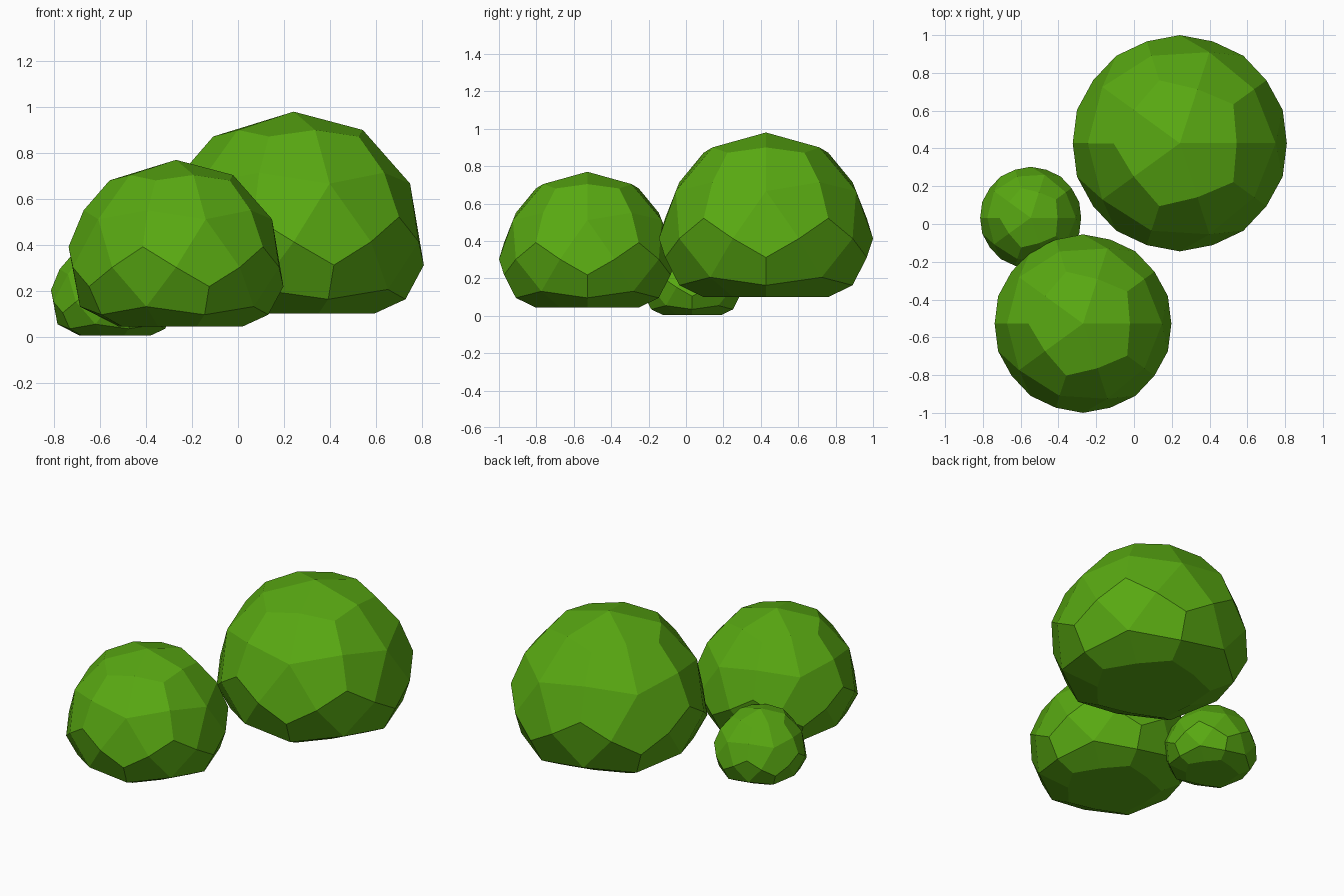
import bpy, bmesh

if "Cube" in bpy.data.objects:
    bpy.data.objects.remove(bpy.data.objects["Cube"])

leaf = bpy.data.materials.new("leaf_green")
leaf.diffuse_color = (0.1, 0.4, 0.006, 1)
leaf.use_nodes = True
leaf.node_tree.nodes["Principled BSDF"].inputs["Base Color"].default_value = leaf.diffuse_color

# Underside profile: (height on the ball, flattened height)
UNDER = [(0, 0), (-0.19, -0.178), (-0.4425, -0.362), (-0.5257, -0.437), (-0.8, -0.547), (-2, -0.547)]


def flatten(z):
    if z >= 0:
        return z
    for (a, fa), (b, fb) in zip(UNDER, UNDER[1:]):
        if z >= b:
            return fa + (fb - fa) * (z - a) / (b - a)


def bush(name, centre, radius):
    # Icosahedron with every triangle split into three kites
    ico = bmesh.new()
    bmesh.ops.create_icosphere(ico, subdivisions=1, radius=1)
    bm = bmesh.new()
    cache = {}

    def point(co, r):
        p = co.normalized() * r
        key = tuple(int(round(c * 1000)) for c in p)
        if key not in cache:
            p.z = flatten(p.z)
            cache[key] = bm.verts.new(p * radius)
        return cache[key]

    for f in ico.faces:
        vs = [v.co for v in f.verts]
        mid = point((vs[0] + vs[1] + vs[2]) / 3, 1.008)
        for i in range(3):
            a, b, c = vs[i - 1], vs[i], vs[(i + 1) % 3]
            bm.faces.new((mid, point(a + b, 1.0), point(b, 0.99), point(b + c, 1.0)))
    bmesh.ops.recalc_face_normals(bm, faces=bm.faces)
    me = bpy.data.meshes.new(name)
    bm.to_mesh(me)
    bm.free()
    ico.free()
    me.materials.append(leaf)
    ob = bpy.data.objects.new(name, me)
    ob.location = centre
    bpy.context.collection.objects.link(ob)


bush("large_bush", (0.2425, 0.4275, 0.413), 0.5725)
bush("medium_bush", (-0.27, -0.5275, 0.302), 0.4725)
bush("small_bush", (-0.547, 0.033, 0.152), 0.27)
